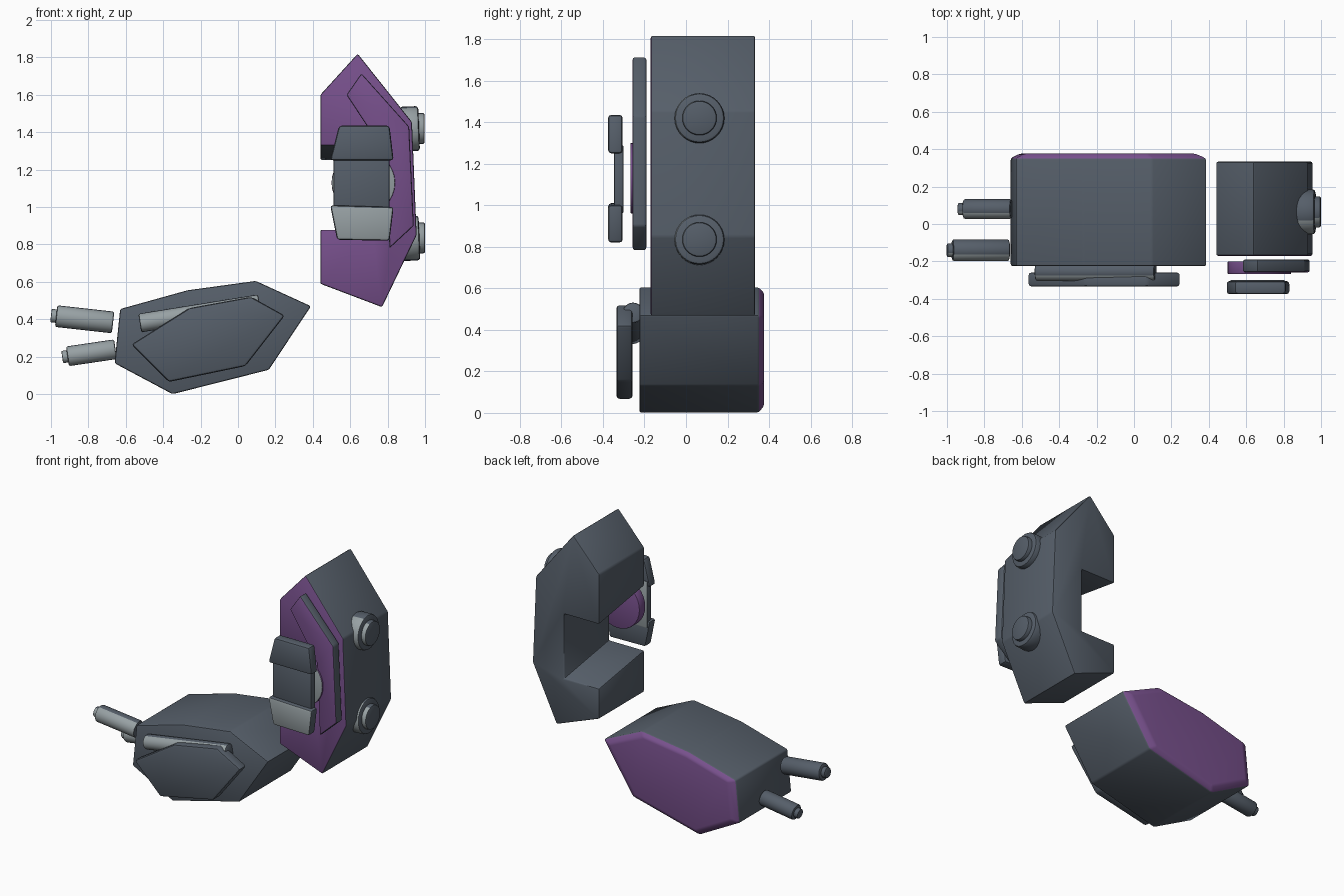
import bpy, bmesh
from mathutils import Vector

if "Cube" in bpy.data.objects:
    bpy.data.objects.remove(bpy.data.objects["Cube"])


def material(name, rgb):
    m = bpy.data.materials.new(name)
    m.diffuse_color = (*rgb, 1)
    m.use_nodes = True
    m.node_tree.nodes["Principled BSDF"].inputs["Base Color"].default_value = m.diffuse_color
    return m


MATS = [material("slate", (0.092, 0.113, 0.142)),
        material("purple", (0.185, 0.080, 0.262)),
        material("light_grey", (0.31, 0.355, 0.37))]
SLATE, PURPLE, LIGHT = range(3)


# Colour rules based on the direction a face points
def plain(n):
    return SLATE


def purple_front(n):
    return PURPLE if n.y < -0.7 else SLATE


def purple_back(n):
    return PURPLE if n.y > 0.2 else SLATE


def light_front(n):
    return LIGHT if n.y < -0.35 else SLATE


def light_back(n):
    return LIGHT if n.y > 0.7 else SLATE


def disc_rule(n):
    return LIGHT if n.y < -0.7 else PURPLE


def finish(name, bm, edges, rule, bevel):
    bmesh.ops.recalc_face_normals(bm, faces=bm.faces)
    bm.normal_update()
    for f in bm.faces:
        f.material_index = rule(f.normal)
    if bevel:
        bmesh.ops.bevel(bm, geom=edges, offset=bevel, segments=2, profile=0.5,
                        affect='EDGES', clamp_overlap=True, material=-1)
    mesh = bpy.data.meshes.new(name)
    bm.to_mesh(mesh)
    bm.free()
    for m in MATS:
        mesh.materials.append(m)
    ob = bpy.data.objects.new(name, mesh)
    bpy.context.collection.objects.link(ob)
    bpy.ops.object.select_all(action='DESELECT')
    ob.select_set(True)
    bpy.context.view_layer.objects.active = ob
    bpy.ops.object.shade_smooth_by_angle(angle=0.6)
    return ob


def loft(name, rings, rule=plain, bevel=0.01):
    """Join (y, outline) rings, each outline being x/z points, and cap the ends."""
    bm = bmesh.new()
    loops = [[bm.verts.new((x, y, z)) for x, z in pts] for y, pts in rings]
    for a, b in zip(loops, loops[1:]):
        for i in range(len(a)):
            j = (i + 1) % len(a)
            bm.faces.new((a[i], a[j], b[j], b[i]))
    bm.faces.new(loops[0])
    bm.faces.new(loops[-1][::-1])
    return finish(name, bm, bm.edges[:], rule, bevel)


def prism(name, pts, y0, y1, rule=plain, bevel=0.01):
    return loft(name, [(y0, pts), (y1, pts)], rule, bevel)


def rod(name, a, b, r, rule=light_front, bevel=0.01):
    """Cylinder from a to b with rounded rims."""
    a, b = Vector(a), Vector(b)
    bm = bmesh.new()
    bmesh.ops.create_cone(bm, cap_ends=True, segments=32, radius1=r, radius2=r,
                          depth=(b - a).length)
    rot = (b - a).to_track_quat('Z', 'Y').to_matrix().to_4x4()
    bm.transform(rot)
    bmesh.ops.translate(bm, verts=bm.verts, vec=(a + b) / 2)
    rims = [e for e in bm.edges if any(len(f.verts) > 4 for f in e.link_faces)]
    return finish(name, bm, rims, rule, bevel)


def inset(pts, amount):
    cx = sum(p[0] for p in pts) / len(pts)
    cz = sum(p[1] for p in pts) / len(pts)
    return [(cx + (x - cx) * amount, cz + (z - cz) * amount) for x, z in pts]


# Lower body with a tapered purple back
lower = [(-0.63, 0.455), (-0.27, 0.555), (0.095, 0.605), (0.39, 0.47),
         (0.165, 0.13), (-0.35, 0.0), (-0.66, 0.165)]
loft("lower_body", [(-0.225, lower), (0.352, lower), (0.376, inset(lower, 0.9))],
     purple_back)

# Front shield and the bar behind it
prism("front_shield", [(-0.57, 0.265), (-0.26, 0.46), (0.07, 0.52), (0.25, 0.42),
                       (0.04, 0.15), (-0.37, 0.065)], -0.335, -0.258, plain, 0.015)
rod("shield_bar", (-0.525, -0.255, 0.38), (0.115, -0.255, 0.483), 0.05)

# Side pins with narrow tips
for name, inner, outer, tip, r in (
        ("upper_pin", (-0.668, -0.14, 0.383), (-0.972, -0.14, 0.417),
         (-1.0, -0.14, 0.42), 0.058),
        ("lower_pin", (-0.655, 0.08, 0.24), (-0.912, 0.08, 0.202),
         (-0.94, 0.08, 0.198), 0.053)):
    rod(name, inner, outer, r)
    rod(name + "_tip", inner, tip, r * 0.62, bevel=0.006)


# Upper body: the notch in its left side slopes down towards the back
def upper(shift):
    return [(0.64, 1.82), (0.93, 1.455), (0.955, 0.85), (0.77, 0.465), (0.44, 0.59),
            (0.44, 0.80 + shift), (0.71, 0.80 + shift),
            (0.71, 1.25 + shift), (0.44, 1.25 + shift), (0.44, 1.60)]


loft("upper_body", [(-0.17, upper(0.08)), (0.333, upper(0.0))], purple_front)

# Raised trim along the front of the upper body
prism("front_trim", [(0.66, 1.715), (0.915, 1.43), (0.94, 0.90), (0.81, 0.78),
                     (0.79, 1.28), (0.58, 1.60)], -0.258, -0.19, purple_front)

# Round hub behind the front grip
rod("hub_disc", (0.67, -0.268, 1.13), (0.67, -0.2, 1.13), 0.17, disc_rule, 0.006)

# Front grip with two flared caps
prism("grip_middle", [(0.51, 0.96), (0.81, 0.96), (0.81, 1.29), (0.51, 1.29)],
      -0.347, -0.30, light_back)
prism("grip_top_cap", [(0.54, 1.435), (0.81, 1.435), (0.832, 1.25), (0.493, 1.25)],
      -0.375, -0.305, plain, 0.015)
prism("grip_bottom_cap", [(0.493, 1.01), (0.832, 1.0), (0.81, 0.82), (0.53, 0.825)],
      -0.375, -0.305, light_front, 0.015)

# Two stepped buttons on the right side
for i, (z, x) in enumerate(((1.42, 0.968), (0.835, 0.97))):
    rod(f"button_base_{i}", (x - 0.10, 0.065, z - 0.004), (x, 0.065, z), 0.12, bevel=0.015)
    rod(f"button_top_{i}", (x - 0.05, 0.065, z), (x + 0.03, 0.065, z), 0.083)
